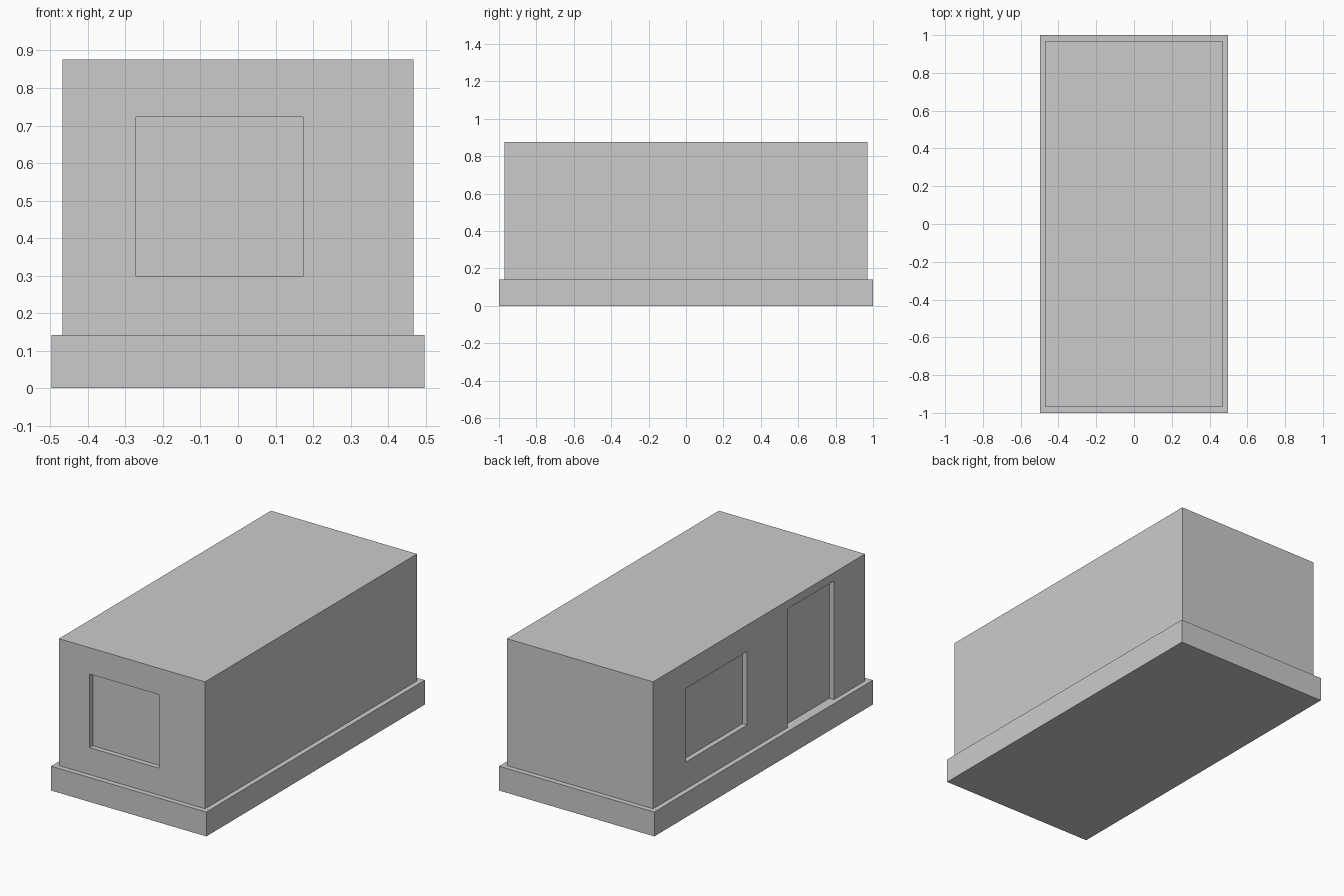
import bpy

if "Cube" in bpy.data.objects:
    bpy.data.objects.remove(bpy.data.objects["Cube"])


def box(name, x, y, z):
    """Box from (min, max) ranges on each axis."""
    size = [b - a for a, b in (x, y, z)]
    centre = [(a + b) / 2 for a, b in (x, y, z)]
    bpy.ops.mesh.primitive_cube_add(size=1, location=centre)
    obj = bpy.context.object
    obj.name = name
    obj.scale = size
    bpy.ops.object.transform_apply(location=True, rotation=True, scale=True)
    return obj


def recess(target, name, x, y, z):
    """Cut a shallow box-shaped recess into the target."""
    cutter = box(name, x, y, z)
    cutter.hide_render = True
    mod = target.modifiers.new(name, 'BOOLEAN')
    mod.operation = 'DIFFERENCE'
    mod.solver = 'EXACT'
    mod.object = cutter
    bpy.context.view_layer.objects.active = target
    bpy.ops.object.modifier_apply(modifier=mod.name)
    bpy.data.objects.remove(cutter, do_unlink=True)


HX, HY = 0.468, 0.97      # half size of the walls
BASE_Z, TOP_Z = 0.141, 0.876
DEPTH = 0.029             # recess depth
WINDOW_Z = (0.297, 0.723)

# Foundation slab
box("foundation", (-0.497, 0.497), (-1, 1), (0, BASE_Z))

# Main block
body = box("building_body", (-HX, HX), (-HY, HY), (BASE_Z, TOP_Z))

# Front window, side window and side door
side_x = (-HX - 0.1, -HX + DEPTH)
recess(body, "front_window", (-0.272, 0.173), (-HY - 0.1, -HY + DEPTH), WINDOW_Z)
recess(body, "side_window", side_x, (0.108, 0.667), WINDOW_Z)
recess(body, "side_door", side_x, (-0.685, -0.262), (BASE_Z - 0.1, 0.828))
